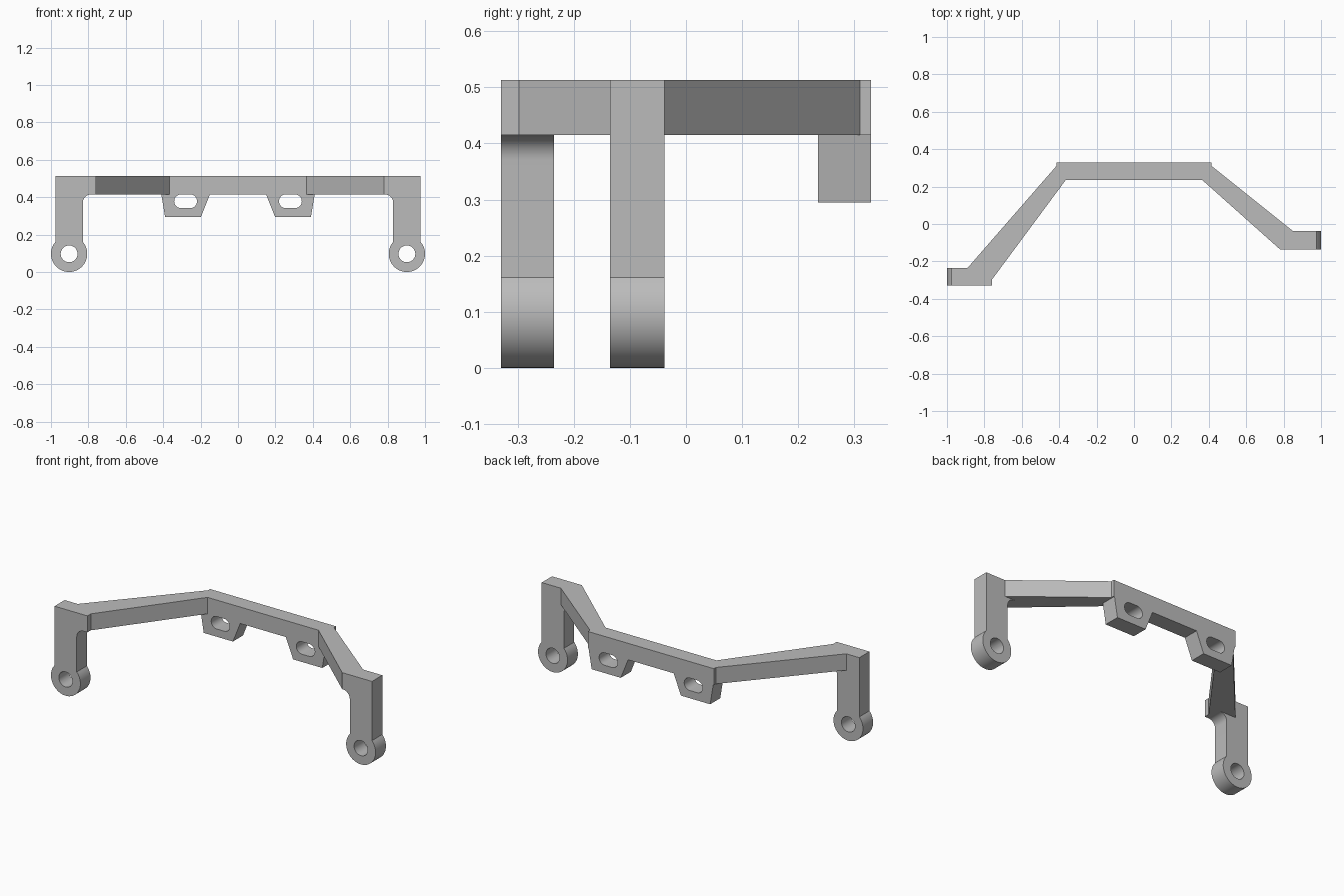
import bpy, bmesh
from math import pi, cos, sin, atan2, sqrt, radians

cube = bpy.data.objects.get("Cube")
if cube:
    bpy.data.objects.remove(cube, do_unlink=True)

grey = bpy.data.materials.new("plain grey")
grey.use_nodes = True
COLOUR = (0.5, 0.5, 0.5, 1)
grey.diffuse_color = COLOUR
grey.node_tree.nodes["Principled BSDF"].inputs["Base Color"].default_value = COLOUR

BOTTOM, TOP = 0.415, 0.513          # height range of the beam
RING_X, RING_R = 0.903, 0.097       # foot ring
BACK = (0.235, 0.33)                # depth range of the back bar


def arc(cx, cz, r, a0, a1, n):
    return [(cx + r * cos(a0 + (a1 - a0) * i / n),
             cz + r * sin(a0 + (a1 - a0) * i / n)) for i in range(n + 1)]


def prism(name, points, low, high, axis="y"):
    """Extrude a closed outline along y (front outline) or z (plan outline)."""
    def place(p, d):
        return (p[0], d, p[1]) if axis == "y" else (p[0], p[1], d)
    bm = bmesh.new()
    a = [bm.verts.new(place(p, low)) for p in points]
    b = [bm.verts.new(place(p, high)) for p in points]
    bm.faces.new(a)
    bm.faces.new(b[::-1])
    for i in range(len(a)):
        j = (i + 1) % len(a)
        bm.faces.new((a[i], b[i], b[j], a[j]))
    bmesh.ops.recalc_face_normals(bm, faces=bm.faces)
    mesh = bpy.data.meshes.new(name)
    bm.to_mesh(mesh)
    bm.free()
    mesh.materials.append(grey)
    ob = bpy.data.objects.new(name, mesh)
    bpy.context.collection.objects.link(ob)
    return ob


def combine(target, other, operation):
    mod = target.modifiers.new("combine", "BOOLEAN")
    mod.operation, mod.solver, mod.object = operation, "EXACT", other
    bpy.context.view_layer.objects.active = target
    bpy.ops.object.modifier_apply(modifier=mod.name)
    bpy.data.objects.remove(other, do_unlink=True)


def leg(name, side, inner, y0, y1):
    """Leg with a short beam end, an inner fillet and a ring foot."""
    half, fillet = 0.073, 0.045
    rise = sqrt(RING_R ** 2 - half ** 2)
    start = pi - atan2(rise, half)
    x_in = RING_X - half
    outline = [(inner, TOP), (inner, BOTTOM)]
    outline += arc(x_in - fillet, BOTTOM - fillet, fillet, pi / 2, 0, 8)
    outline += arc(RING_X, RING_R, RING_R, start, 2 * pi + pi - start, 40)
    outline += [(RING_X + half, TOP)]
    ob = prism(name, [(side * x, z) for x, z in outline], y0, y1)
    hole = arc(side * RING_X, RING_R, 0.045, 0, 2 * pi, 32)[:-1]
    combine(ob, prism("hole_cutter", hole, y0 - 0.1, y1 + 0.1), "DIFFERENCE")
    return ob


# Back bar with two hanging tabs
tab = [(0.15, BOTTOM), (0.198, 0.295), (0.39, 0.295), (0.41, BOTTOM), (0.415, BOTTOM), (0.415, TOP)]
bar = prism("mounting_bridge", tab + [(-x, z) for x, z in tab[::-1]], *BACK)
for side in (-1, 1):
    slot = (arc(side * 0.28 + 0.024, 0.378, 0.037, -pi / 2, pi / 2, 14)
            + arc(side * 0.28 - 0.024, 0.378, 0.037, pi / 2, 1.5 * pi, 14))
    combine(bar, prism("slot_cutter", slot, 0.1, 0.5), "DIFFERENCE")

# Legs, set at different depths
right_leg = leg("right_leg", -1, 0.76, -0.33, -0.235)
left_leg = leg("left_leg", 1, 0.78, -0.135, -0.038)

# Slanted struts between the back bar and the legs
right_strut = prism("right_strut", [(-0.89, -0.235), (-0.415, 0.31), (-0.38, 0.31), (-0.365, 0.235),
                                    (-0.76, -0.298), (-0.8, -0.298)], BOTTOM, TOP, "z")
left_strut = prism("left_strut", [(0.85, -0.038), (0.415, 0.31), (0.38, 0.31), (0.365, 0.235),
                                  (0.78, -0.135)], BOTTOM, TOP, "z")

for part in (right_strut, left_strut, right_leg, left_leg):
    combine(bar, part, "UNION")

# Merge flat areas and shade the round parts smooth
bm = bmesh.new()
bm.from_mesh(bar.data)
bmesh.ops.remove_doubles(bm, verts=bm.verts, dist=0.0002)
bmesh.ops.dissolve_limit(bm, angle_limit=radians(0.5), verts=bm.verts, edges=bm.edges)
bm.to_mesh(bar.data)
bm.free()
bpy.ops.object.select_all(action="DESELECT")
bar.select_set(True)
bpy.context.view_layer.objects.active = bar
bpy.ops.object.shade_smooth_by_angle(angle=radians(30))
